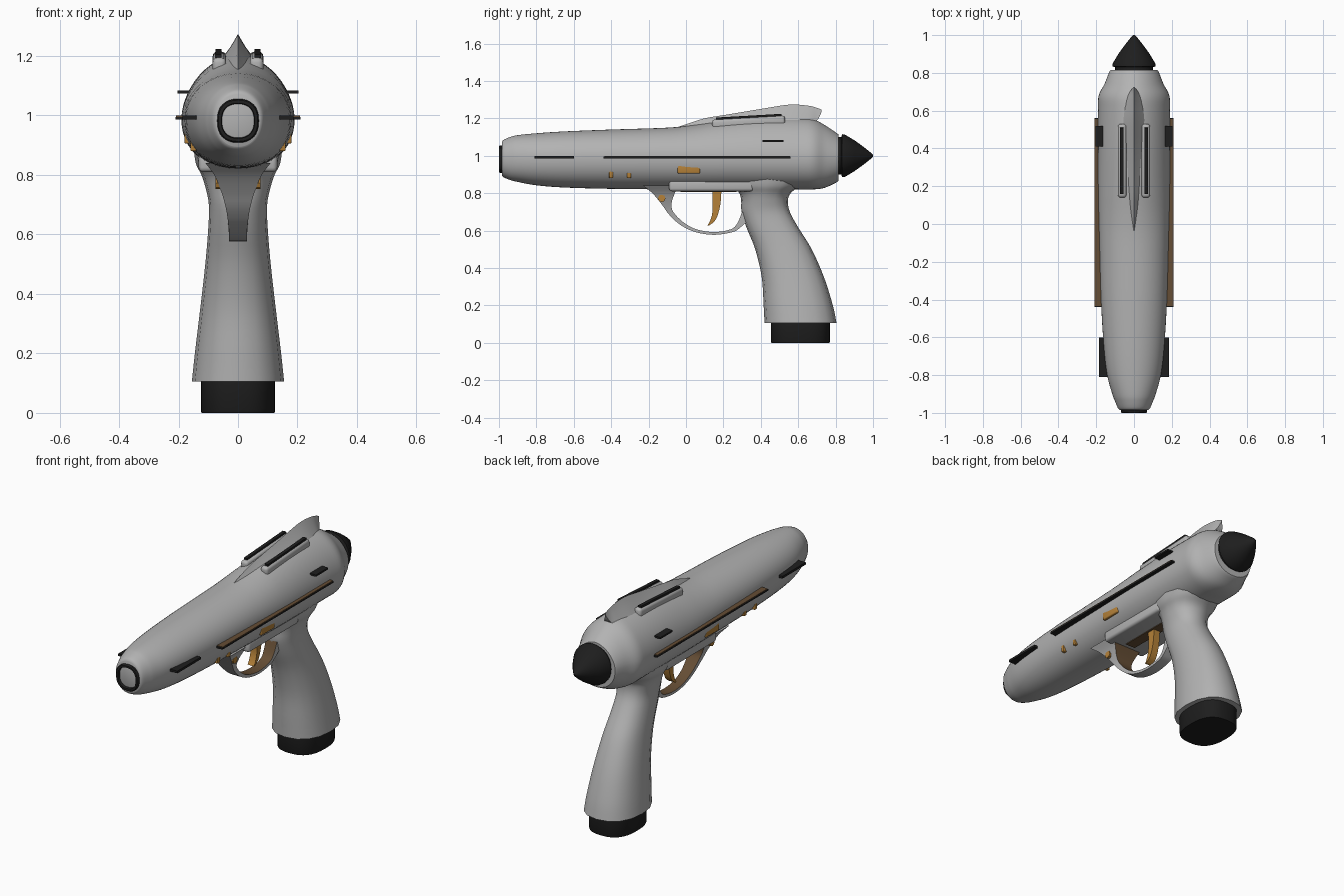
import bpy, bmesh, math
from mathutils import Matrix

if "Cube" in bpy.data.objects:
    bpy.data.objects.remove(bpy.data.objects["Cube"])


def material(name, r, g, b):
    m = bpy.data.materials.new(name)
    m.diffuse_color = (r, g, b, 1)
    m.use_nodes = True
    m.node_tree.nodes["Principled BSDF"].inputs["Base Color"].default_value = m.diffuse_color
    return m


GREY = material("light grey", 0.45, 0.45, 0.45)
BLACK = material("black", 0.013, 0.013, 0.013)
GOLD = material("gold", 0.46, 0.22, 0.04)
BROWN = material("dark brown", 0.13, 0.075, 0.035)


def finish(name, bm, mats, angle=40):
    bmesh.ops.recalc_face_normals(bm, faces=bm.faces)
    me = bpy.data.meshes.new(name)
    bm.to_mesh(me)
    bm.free()
    for m in mats:
        me.materials.append(m)
    ob = bpy.data.objects.new(name, me)
    bpy.context.collection.objects.link(ob)
    bpy.ops.object.select_all(action='DESELECT')
    ob.select_set(True)
    bpy.context.view_layer.objects.active = ob
    bpy.ops.object.shade_smooth_by_angle(angle=math.radians(angle))
    return ob


def loft(name, rings, mats, angle=40, accent=None):
    """Skin closed rings of points; side number 'accent' gets the second material."""
    bm = bmesh.new()
    vs = [[bm.verts.new(p) for p in r] for r in rings]
    n = len(rings[0])
    for a, b in zip(vs, vs[1:]):
        for j in range(n):
            k = (j + 1) % n
            f = bm.faces.new((a[j], a[k], b[k], b[j]))
            f.material_index = 1 if j == accent else 0
    bm.faces.new(vs[0])
    bm.faces.new(vs[-1])
    return finish(name, bm, mats, angle)


def box(name, x, y, z, mat, bevel=0.0, tilt=0.0):
    bm = bmesh.new()
    bmesh.ops.create_cube(bm, size=1)
    size = [b - a for a, b in (x, y, z)]
    mid = [(a + b) / 2 for a, b in (x, y, z)]
    bmesh.ops.transform(bm, verts=bm.verts, matrix=Matrix.Translation(mid)
                        @ Matrix.Rotation(tilt, 4, 'X') @ Matrix.Diagonal((*size, 1)))
    if bevel:
        bmesh.ops.bevel(bm, geom=bm.edges[:], offset=bevel, segments=3, profile=0.5, affect='EDGES')
    return finish(name, bm, [mat])


def refine(rows, n=4):
    """Catmull-Rom interpolation between rows of section values."""
    out = []
    for i in range(len(rows) - 1):
        p0, p1, p2, p3 = rows[max(i - 1, 0)], rows[i], rows[i + 1], rows[min(i + 2, len(rows) - 1)]
        for s in range(n):
            t = s / n
            out.append([0.5 * (2 * b + (c - a) * t + (2 * a - 5 * b + 4 * c - d) * t * t
                               + (3 * b - a - 3 * c + d) * t ** 3)
                        for a, b, c, d in zip(p0, p1, p2, p3)])
    return out + [list(rows[-1])]


def oval(n, ex):
    """Unit superellipse."""
    pts = []
    for i in range(n):
        t = 2 * math.pi * i / n
        c, s = math.cos(t), math.sin(t)
        pts.append((math.copysign(abs(c) ** (2 / ex), c), math.copysign(abs(s) ** (2 / ex), s)))
    return pts


# Main body: y, half width, bottom, top
body = [(-.985, .075, .895, 1.072), (-.975, .085, .885, 1.085), (-.94, .10, .87, 1.10),
        (-.9, .115, .86, 1.11), (-.8, .142, .842, 1.12), (-.65, .16, .83, 1.13),
        (-.4, .175, .823, 1.14), (-.1, .183, .82, 1.15), (.05, .187, .82, 1.165),
        (.2, .19, .82, 1.187), (.4, .19, .82, 1.203), (.6, .19, .82, 1.203),
        (.68, .187, .82, 1.195), (.74, .157, .828, 1.165), (.8, .133, .855, 1.125),
        (.815, .125, .865, 1.115)]
rings = []
for y, w, zb, zt in refine(body):
    up = 2.0 - 0.2 * min(1, max(0, (y + .1) / .3))
    top = [p for p in oval(48, up) if p[1] >= -1e-9]
    low = [p for p in oval(48, 2.2) if p[1] < -1e-9]
    zc = .99
    rings.append([(w * a, y, zc + (zt - zc) * b) for a, b in top]
                 + [(w * a, y, zc + (zc - zb) * b) for a, b in low])
loft("main_body", rings, [GREY])

# Ridge fin on top, pointed at the rear: y, top, base, half width
fin = [(-.06, 1.148, 1.12, .02), (.0, 1.168, 1.13, .03), (.1, 1.2, 1.14, .045), (.2, 1.217, 1.15, .06),
       (.4, 1.25, 1.16, .07), (.55, 1.273, 1.17, .07), (.65, 1.268, 1.175, .05),
       (.70, 1.256, 1.188, .022), (.725, 1.245, 1.235, .002)]
loft("top_fin", [[(0, y, t), (h * .35, y, t - .4 * (t - b)), (h, y, b), (-h, y, b),
                  (-h * .35, y, t - .4 * (t - b))] for y, t, b, h in refine(fin)], [GREY])

# Grip: z, front, back, half width
grip = [(.105, .42, .805, .155), (.2, .415, .785, .145), (.35, .405, .738, .127), (.5, .37, .672, .11),
        (.62, .322, .598, .1), (.7, .297, .555, .098), (.76, .295, .545, .11), (.80, .285, .56, .123),
        (.84, .25, .61, .142), (.9, .21, .67, .15)]
loft("grip", [[((h * a), (f + b) / 2 + (b - f) / 2 * c, z) for a, c in oval(16, 2.3)]
              for z, f, b, h in refine(grip)], [GREY], 35)
loft("grip_base", [[(.125 * s * a, .612 + .158 * s * c, z) for a, c in oval(32, 2.6)]
                   for z, s in ((0, .98), (.006, 1), (.11, 1))], [BLACK])

# Trigger guard: outer y, z, inner y, z, half width
guard = [(-.23, .84, -.04, .84, .11), (-.18, .80, -.06, .80, .08), (-.13, .74, -.077, .745, .055),
         (-.09, .685, -.068, .70, .04), (-.03, .63, -.015, .645, .032), (.05, .592, .055, .607, .03),
         (.15, .577, .15, .592, .03), (.25, .592, .24, .607, .03), (.295, .62, .275, .64, .032),
         (.35, .67, .30, .70, .035)]
loft("trigger_guard", [[(-h, a, b), (h, a, b), (h, c, d), (-h, c, d)]
                       for a, b, c, d, h in refine(guard)], [GREY, BROWN], 40, 2)
box("trigger_frame", (-.132, .132), (-.09, .36), (.81, .872), GREY, .015)
box("trigger_well", (-.03, .03), (-.03, .27), (.806, .812), BROWN)

# Trigger: front, back, z
trigger = [(.14, .19, .83), (.142, .185, .75), (.14, .172, .69), (.128, .153, .65), (.115, .125, .628)]
loft("trigger", [[(-.02, f, z), (.02, f, z), (.02, b, z), (-.02, b, z)]
                 for f, b, z in refine(trigger)], [GOLD])

# Rear cone and muzzle: y, radius
cone = [(.80, .10), (.83, .10), (.835, .115), (.85, .113), (.9, .083), (.95, .047), (.985, .019), (1.0, .004)]
loft("rear_cone", [[(r * a, y, 1 + r * b) for a, b in oval(32, 2)] for y, r in cone], [BLACK])
muzzle = [(-.96, .07), (-.995, .07), (-1.0, .066), (-1.0, .056), (-.972, .052)]
loft("muzzle", [[(r * a, y, .982 + r * 1.05 * b) for a, b in oval(32, 2.4)] for y, r in muzzle], [BLACK])

# Side details, repeated on both sides
for side, s in (("right", 1), ("left", -1)):
    def pair(a, b):
        return (min(s * a, s * b), max(s * a, s * b))
    box("long_rail_" + side, pair(.13, .21), (-.44, .56), (.986, .995), BLACK)
    box("long_rail_top_" + side, pair(.13, .209), (-.435, .555), (.995, .999), BROWN)
    box("front_rail_" + side, pair(.10, .186), (-.81, .0 - .6), (.986, .999), BLACK)
    box("rear_rail_" + side, pair(.12, .203), (.41, .52), (1.074, 1.084), BLACK)
    box("louver_housing_" + side, pair(.04, .085), (.14, .53), (1.15, 1.204), GREY, .015, .057)
    box("louver_" + side, pair(.055, .075), (.16, .51), (1.198, 1.214), BLACK, 0, .057)
    box("side_plate_" + side, pair(.14, .18), (-.045, .075), (.905, .955), GOLD, .006)
    for i, y in enumerate((-.40, -.305)):
        box("side_slot_%d_%s" % (i + 1, side), pair(.12, .16), (y - .011, y + .011), (.88, .928), GOLD, .004)
    loft("guard_pin_" + side, [[(s * x, -.13 + .02 * a, .772 + .02 * b) for a, b in oval(8, 2)]
                               for x in (.02, .075)], [GOLD], 30)
